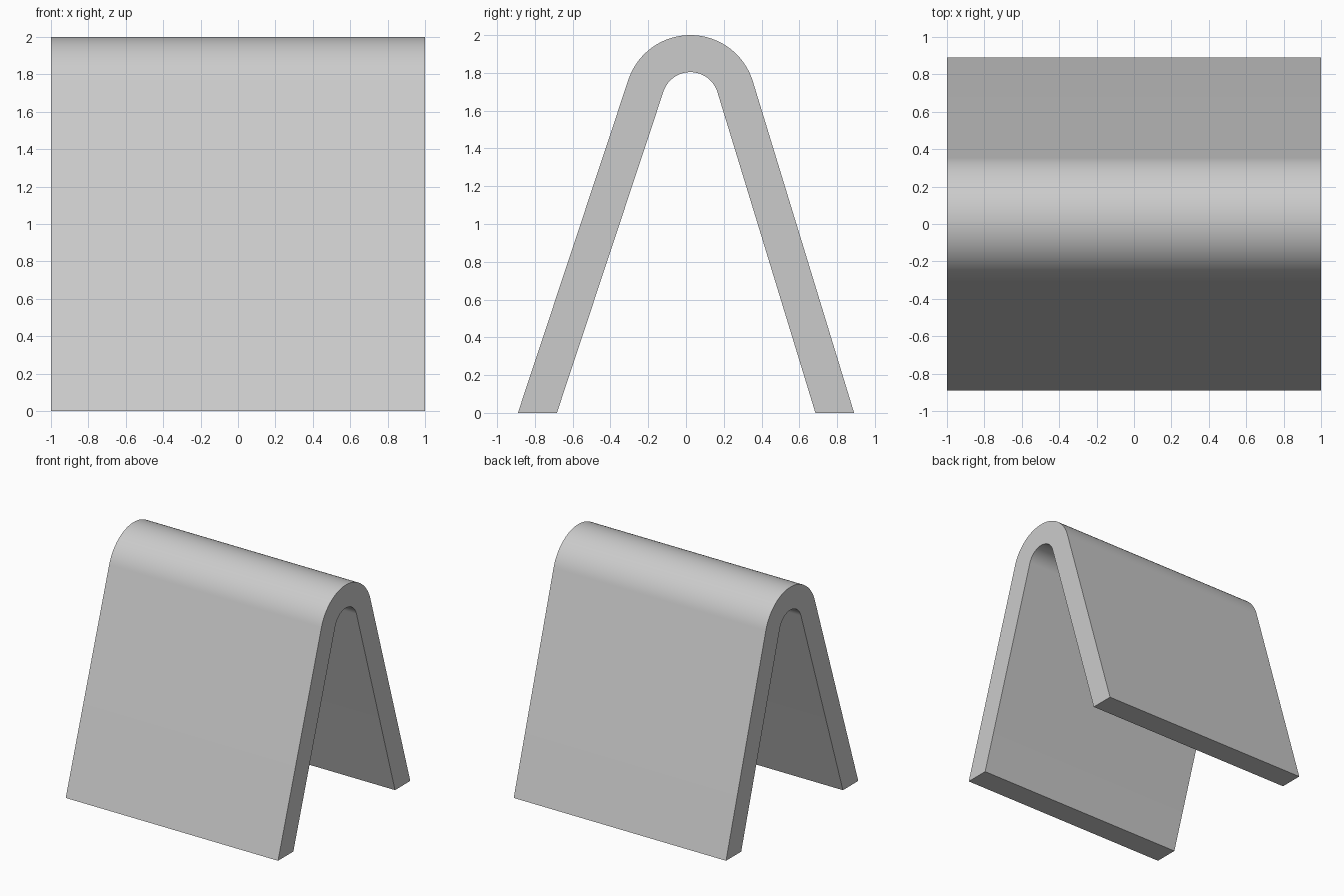
import bpy, bmesh, math

if "Cube" in bpy.data.objects:
    bpy.data.objects.remove(bpy.data.objects["Cube"])

CY, R, T = 0.023, 0.346, 0.196      # bend centre, outer radius, sheet thickness
CZ = 2.0 - R
FOOT = 0.89                         # outer edge of each foot
SEGS = 48


def tangent_angle(y, side):
    """Angle on the bend where the straight leg from (y, 0) touches it."""
    dy, dz = y - CY, -CZ
    return math.atan2(dz, dy) + side * math.acos(R / math.hypot(dy, dz))


a0 = tangent_angle(FOOT, 1)
a1 = tangent_angle(-FOOT, -1) % (2 * math.pi)


def profile(offset):
    """Foot, bend and foot of the sheet, moved inwards by offset."""
    r = R - offset
    pts = [(FOOT - offset / math.cos(a0), 0)]
    for i in range(SEGS + 1):
        a = a0 + (a1 - a0) * i / SEGS
        pts.append((CY + r * math.cos(a), CZ + r * math.sin(a)))
    pts.append((-FOOT - offset / math.cos(a1), 0))
    return pts


# Folded sheet: a strip of quads across the thickness, extruded along x
bm = bmesh.new()
outer = [bm.verts.new((-1, y, z)) for y, z in profile(0)]
inner = [bm.verts.new((-1, y, z)) for y, z in profile(T)]
for i in range(len(outer) - 1):
    bm.faces.new((outer[i], outer[i + 1], inner[i + 1], inner[i]))
ext = bmesh.ops.extrude_face_region(bm, geom=bm.faces[:], use_keep_orig=True)
bmesh.ops.translate(bm, vec=(2, 0, 0),
                    verts=[g for g in ext["geom"] if isinstance(g, bmesh.types.BMVert)])
bmesh.ops.recalc_face_normals(bm, faces=bm.faces[:])
mesh = bpy.data.meshes.new("folded_sheet")
bm.to_mesh(mesh)
bm.free()

sheet = bpy.data.objects.new("folded_sheet", mesh)
bpy.context.collection.objects.link(sheet)
bpy.context.view_layer.objects.active = sheet
sheet.select_set(True)
bpy.ops.object.shade_smooth_by_angle(angle=math.radians(30))
